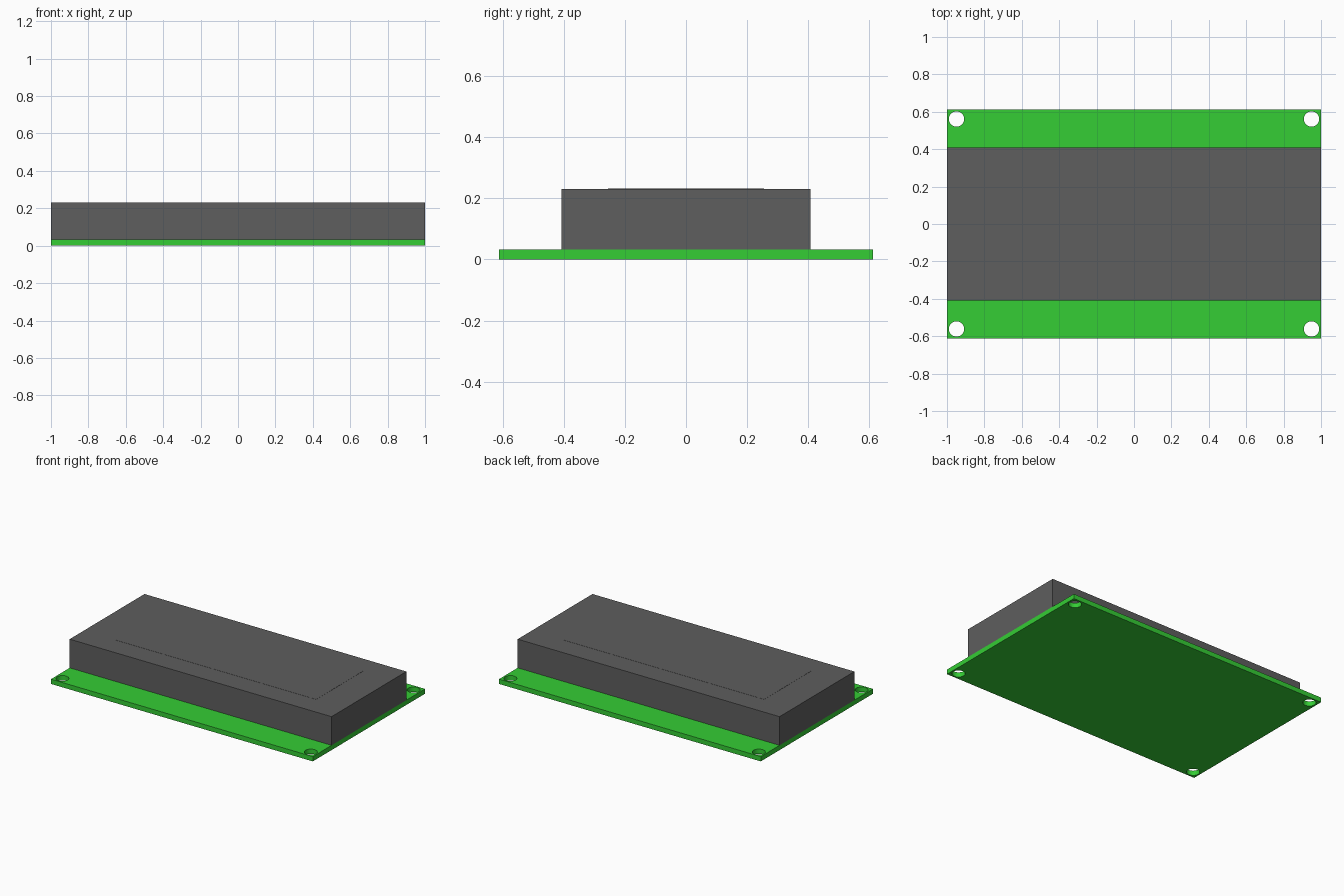
import bpy

if "Cube" in bpy.data.objects:
    bpy.data.objects.remove(bpy.data.objects["Cube"])

PCB_T = 0.033      # board thickness
BOX_TOP = 0.231    # top of the display housing


def material(name, rgb):
    mat = bpy.data.materials.new(name)
    mat.diffuse_color = (*rgb, 1)
    mat.use_nodes = True
    mat.node_tree.nodes["Principled BSDF"].inputs["Base Color"].default_value = mat.diffuse_color
    return mat


def box(name, size_x, size_y, z0, z1, mat):
    bpy.ops.mesh.primitive_cube_add(size=1, location=(0, 0, (z0 + z1) / 2))
    obj = bpy.context.object
    obj.name = name
    obj.scale = (size_x, size_y, z1 - z0)
    bpy.ops.object.transform_apply(location=True, rotation=False, scale=True)
    obj.data.materials.append(mat)
    return obj


green = material("board_green", (0.035, 0.61, 0.035))
dark = material("housing_dark_grey", (0.112, 0.112, 0.112))

# Circuit board
board = box("circuit_board", 2.0, 1.224, 0, PCB_T, green)

# Mounting holes in the four corners
for sx in (-1, 1):
    for sy in (-1, 1):
        bpy.ops.mesh.primitive_cylinder_add(
            vertices=32, radius=0.041, depth=0.2,
            location=(sx * 0.949, sy * 0.561, PCB_T / 2))
        cutter = bpy.context.object
        cutter.name = "hole_cutter"
        cutter.hide_render = True
        mod = board.modifiers.new("mounting_hole", 'BOOLEAN')
        mod.operation = 'DIFFERENCE'
        mod.solver = 'EXACT'
        mod.object = cutter
        bpy.context.view_layer.objects.active = board
        bpy.ops.object.modifier_apply(modifier=mod.name)
        bpy.data.objects.remove(cutter)

# Smooth hole walls, keep the flat faces crisp
bpy.ops.object.select_all(action='DESELECT')
board.select_set(True)
bpy.context.view_layer.objects.active = board
bpy.ops.object.shade_smooth_by_angle()

# Display housing, flush with the board ends
box("display_housing", 2.0, 0.816, PCB_T, BOX_TOP, dark)

# Screen, standing barely proud of the housing
box("screen", 1.551, 0.51, BOX_TOP - 0.02, BOX_TOP + 0.001, dark)
